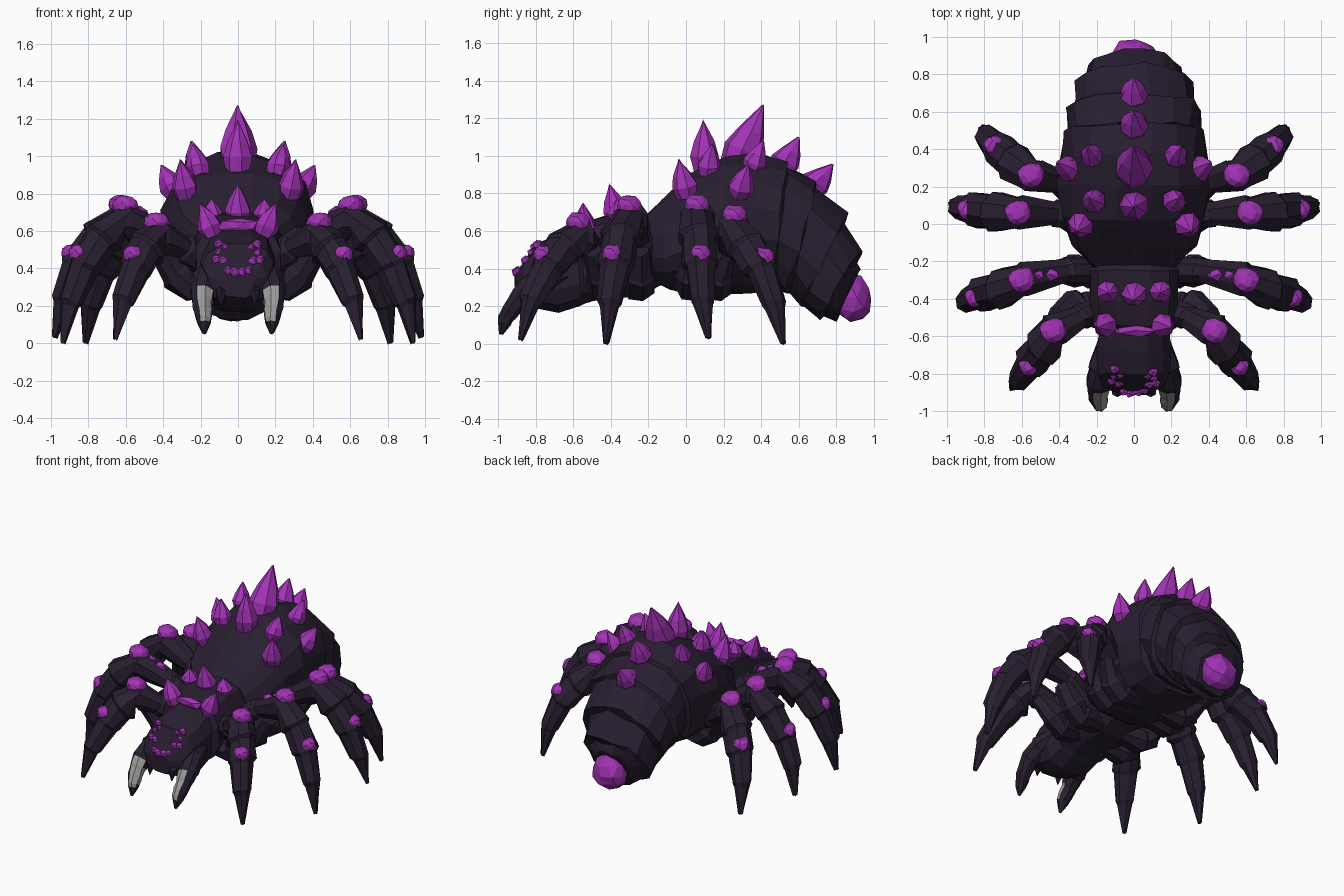
import bpy, bmesh, math, random
from mathutils import Vector
from mathutils.bvhtree import BVHTree

cube = bpy.data.objects.get("Cube")
if cube:
    bpy.data.objects.remove(cube)


def material(name, rgb):
    m = bpy.data.materials.new(name)
    m.use_nodes = True
    m.diffuse_color = (*rgb, 1)
    bsdf = m.node_tree.nodes["Principled BSDF"]
    bsdf.inputs["Base Color"].default_value = (*rgb, 1)
    bsdf.inputs["Roughness"].default_value = 0.8
    return m


HIDE = material("dark_hide", (0.022, 0.0135, 0.030))
CRYSTAL = material("purple_crystal", (0.36, 0.033, 0.46))
BONE = material("grey_bone", (0.33, 0.33, 0.32))
SIDES = ((1, "_left"), (-1, "_right"))
UP = Vector((0, 0, 1))


def finish(name, bm, mats, flip=1, jitter=0.0):
    """Roughen, mirror if asked, and store the mesh as a flat-shaded object."""
    rng = random.Random(4)
    for v in bm.verts:
        v.co += Vector([rng.uniform(-jitter, jitter) for _ in range(3)])
        v.co.x *= flip
    bmesh.ops.recalc_face_normals(bm, faces=bm.faces)
    mesh = bpy.data.meshes.new(name)
    bm.to_mesh(mesh)
    bm.free()
    for m in mats:
        mesh.materials.append(m)
    obj = bpy.data.objects.new(name, mesh)
    bpy.context.collection.objects.link(obj)
    return obj


def loft(name, rings, mats, sides=8, power=1.0, flip=1, jitter=0.0):
    """Skin a list of (centre, half-width vector, half-height vector)."""
    bm = bmesh.new()
    loops = []
    for c, u, v in rings:
        loop = []
        for i in range(sides):
            a = 2 * math.pi * (i + 0.5) / sides
            ca, sa = math.cos(a), math.sin(a)
            p = c + u * math.copysign(abs(ca) ** power, ca) + v * math.copysign(abs(sa) ** power, sa)
            loop.append(bm.verts.new(p))
        loops.append(loop)
    for a, b in zip(loops, loops[1:]):
        for i in range(sides):
            j = (i + 1) % sides
            bm.faces.new((a[i], a[j], b[j], b[i]))
    bm.faces.new(loops[0])
    bm.faces.new(loops[-1])
    return finish(name, bm, mats, flip, jitter)


def tube(name, path, radii, mats, sides=8, step=0.0, flip=1, jitter=0.0):
    """Limb along a path; step makes each joint overlap the next one."""
    pts = [Vector(p) for p in path]
    side = UP.cross(pts[-1] - pts[0])
    side = side.normalized() if side.length > 1e-4 else Vector((1, 0, 0))
    rings = []
    for i, (p, r) in enumerate(zip(pts, radii)):
        t = (pts[min(i + 1, len(pts) - 1)] - pts[max(i - 1, 0)]).normalized()
        up = t.cross(side).normalized()
        if step and 0 < i < len(pts) - 1:
            rings.append((p - t * 0.012, side * r * (1 + step), up * r * (1 + step)))
            rings.append((p + t * 0.012, side * r * (1 - step), up * r * (1 - step)))
        else:
            rings.append((p, side * r, up * r))
    return loft(name, rings, mats, sides, 1.0, flip, jitter)


def spike(name, base, tip, r, flip=1):
    b, t = Vector(base), Vector(tip)
    path = [b.lerp(t, f) for f in (-0.25, 0.12, 0.5, 1)]
    tube(name, path, [r * 0.8, r, r * 0.7, 0.002], [CRYSTAL], 7, flip=flip, jitter=0.004)


def lump(name, pos, size, flip=1, detail=1):
    bm = bmesh.new()
    bmesh.ops.create_icosphere(bm, subdivisions=detail, radius=1)
    for v in bm.verts:
        v.co = Vector(pos) + Vector([a * b for a, b in zip(v.co, size)])
    return finish(name, bm, [CRYSTAL], flip, min(size) * 0.2 / detail)


def leg_lump(name, path, i, r, back, size, flip):
    """Crystal growth on the outer side of a leg joint."""
    t = (path[i + 1] - path[i - 1]).normalized()
    out = t.cross(UP.cross(t)).normalized()
    lump(name, path[i] + out * r - t * back, size, flip, 2)


# Abdomen: top y,z / bottom y,z / half width, with overlapping plates at the rear
abdomen = [
    (-.26, .64, -.22, .36, .22), (-.13, .78, -.10, .28, .33), (.03, .92, .04, .26, .385),
    (.20, 1.0, .20, .27, .41), (.37, 1.02, .34, .27, .39), (.53, .97, .45, .28, .385),
    (.54, .94, .46, .30, .355), (.70, .86, .53, .26, .36), (.70, .83, .54, .26, .325),
    (.86, .69, .60, .20, .31), (.84, .65, .62, .20, .265), (.93, .49, .70, .13, .255),
    (.91, .45, .73, .14, .21), (.92, .39, .79, .12, .14),
]
loft("abdomen", [(Vector((0, (a + c) / 2, (b + d) / 2)), Vector((w, 0, 0)),
                  Vector((0, (a - c) / 2, (b - d) / 2))) for a, b, c, d, w in abdomen],
     [HIDE], 16, 0.88, jitter=0.014)
lump("spinneret", (0, .885, .245), (.13, .105, .128), detail=2)

# Thorax and head: y / top z / bottom z / half width
thorax = [
    (-.12, .58, .32, .18), (-.25, .71, .25, .24), (-.42, .69, .24, .245), (-.55, .65, .21, .23),
    (-.57, .61, .20, .195), (-.68, .58, .16, .20), (-.80, .53, .19, .20), (-.87, .43, .22, .16),
    (-.91, .37, .24, .08),
]
head = loft("thorax_and_head", [(Vector((0, y, (t + b) / 2)), Vector((w, 0, 0)),
                                 Vector((0, 0, (t - b) / 2))) for y, t, b, w in thorax],
            [HIDE], 12, 0.75, jitter=0.007)
tree = BVHTree.FromPolygons([v.co for v in head.data.vertices],
                            [p.vertices[:] for p in head.data.polygons])

# Crystals on the centre line
for base, tip, r in (((0, .10, .97), (0, .09, 1.19), .08), ((0, .29, 1.0), (0, .41, 1.27), .105),
                     ((0, .52, .95), (0, .60, 1.10), .08), ((0, .68, .84), (0, .78, .955), .08),
                     ((0, -.37, .69), (0, -.41, .85), .07)):
    spike("centre_crystal", base, tip, r)
lump("brow_crystal", (0, -.57, .63), (.12, .035, .04))

legs = {
    "front_leg": [(.10, -.42, .38), (.29, -.50, .51), (.43, -.57, .57), (.49, -.66, .50),
                  (.55, -.74, .40), (.615, -.83, .22), (.655, -.88, .02)],
    "second_leg": [(.10, -.25, .38), (.36, -.25, .56), (.60, -.30, .66), (.72, -.35, .56),
                   (.82, -.38, .41), (.895, -.41, .21), (.935, -.425, .0)],
    "third_leg": [(.10, .02, .38), (.42, .055, .56), (.62, .06, .665), (.75, .065, .56),
                  (.86, .075, .41), (.935, .09, .22), (.98, .12, .03)],
    "rear_leg": [(.10, .14, .38), (.38, .22, .50), (.55, .26, .61), (.65, .33, .50),
                 (.73, .40, .39), (.79, .47, .20), (.815, .52, .0)],
}
leg_radii = [.07, .072, .095, .104, .09, .06, .012]

for flip, tag in SIDES:
    # Paired crystals on the back and thorax
    for base, tip, r in (((.28, .0, .82), (.31, -.04, .98), .07), ((.21, .12, .93), (.24, .14, 1.06), .065),
                         ((.34, .29, .82), (.41, .33, .95), .072), ((.22, .36, .95), (.25, .41, 1.08), .065),
                         ((.14, -.36, .68), (.14, -.37, .77), .06), ((.145, -.54, .61), (.20, -.55, .745), .066)):
        spike("side_crystal" + tag, base, tip, r, flip)

    # Legs, each with a crystal growth at the knee and one on the shin
    for name, points in legs.items():
        path = [Vector(p) for p in points]
        tube(name + tag, path, leg_radii, [HIDE], 8, 0.09, flip, 0.006)
        leg_lump(name + "_knee_crystal" + tag, path, 2, .075, 0, (.075, .068, .055), flip)
        leg_lump(name + "_shin_crystal" + tag, path, 4, .06, .045, (.056, .056, .05), flip)
        # Bulky hip joint slung under the body
        y = path[0].y * 0.7 + path[1].y * 0.3
        tube(name + "_hip" + tag, [(.08, y, .31), (.26, y, .31), (.33, y, .37), (.42, path[1].y, .50)],
             [.06, .085, .085, .06], [HIDE], 7, 0.06, flip, 0.006)
    for x, z in ((.44, .655), (.52, .685)):
        lump("thigh_crystal" + tag, (x, -.27, z), (.05, .04, .045), flip)

    # Jaws ending in fangs, with bone showing on the inner front
    fang = tube("fang" + tag, [(.14, -.64, .38), (.17, -.77, .34), (.19, -.855, .275), (.192, -.90, .22),
                               (.188, -.94, .165), (.183, -.965, .12), (.18, -.985, .05)],
                [.06, .075, .068, .056, .05, .04, .01], [HIDE, BONE], 8, 0.05, flip, 0.003)
    for p in fang.data.polygons:
        inward = p.normal.x * flip < 0.5
        if .12 < p.center.z < .29 and p.center.y < -.89 and p.normal.y < 0.1 and inward:
            p.material_index = 1
    tube("mouth_tooth" + tag, [(.09, -.84, .30), (.09, -.90, .27), (.09, -.905, .20)],
         [.035, .03, .004], [HIDE], 6, flip=flip)

    # Eyes and lip growths set on the face
    for x, z, r in ((.10, .525, .03), (.07, .515, .02), (.115, .445, .028), (.078, .44, .028),
                    (.105, .485, .022), (.052, .388, .026), (.018, .38, .03)):
        hit = tree.ray_cast(Vector((x * flip, -2, z)), Vector((0, 1, 0)))[0]
        if hit:
            lump("eye" + tag, (x, hit.y, z), (r, r * 0.8, r), flip)
